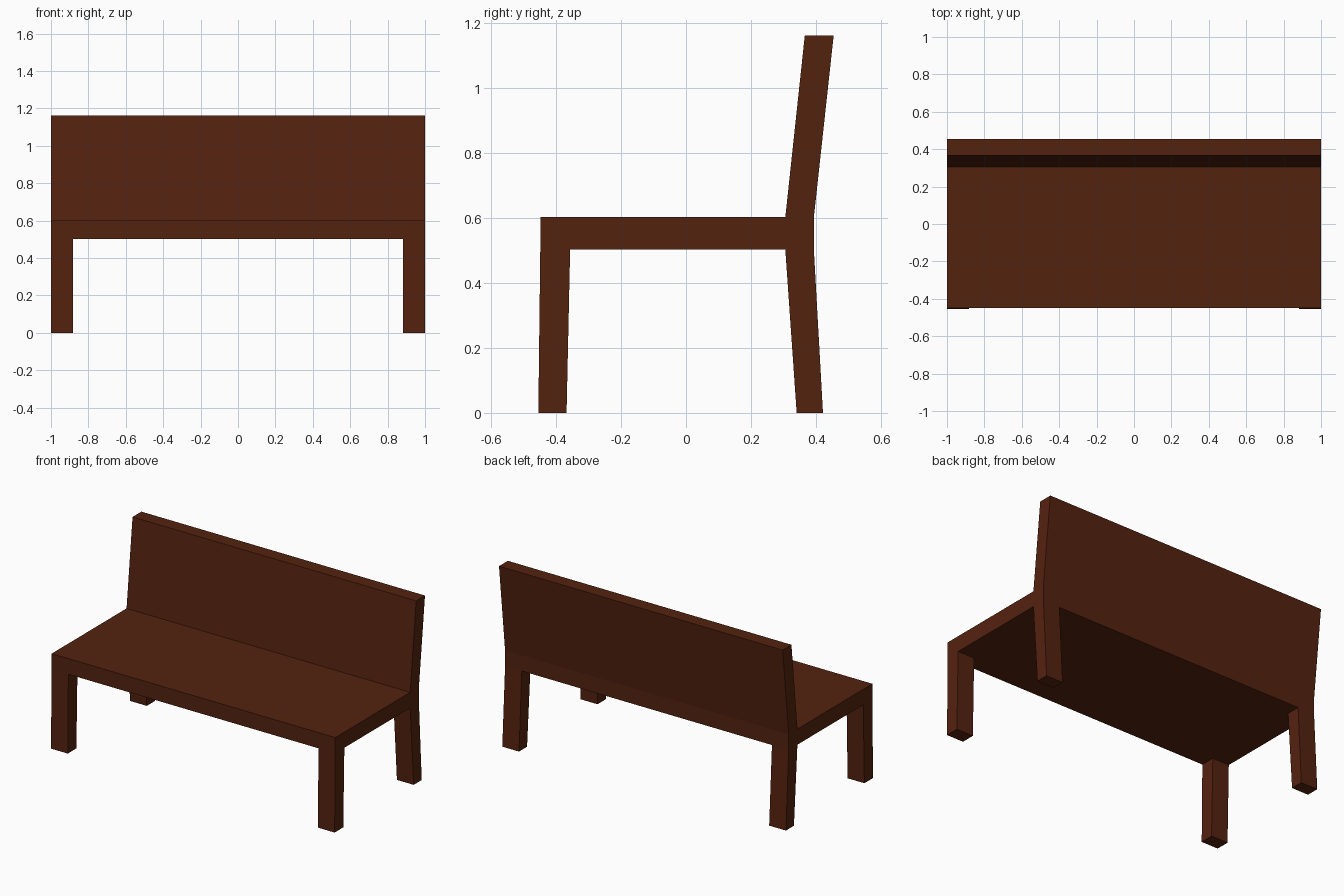
import bpy, bmesh
from mathutils import Vector

if "Cube" in bpy.data.objects:
    bpy.data.objects.remove(bpy.data.objects["Cube"])

LEG_X = 0.882                      # inner side of the legs
Y = (-0.449, -0.357, 0.306, 0.394)  # seat front, front leg back, back leg front, seat rear
Z_LOW, Z_SEAT, Z_TOP = 0.503, 0.603, 1.163

wood = bpy.data.materials.new("dark brown wood")
wood.diffuse_color = (0.088, 0.016, 0.0046, 1)
wood.use_nodes = True
wood.node_tree.nodes["Principled BSDF"].inputs["Base Color"].default_value = wood.diffuse_color

bm = bmesh.new()

# Seat slab
bmesh.ops.create_cube(bm, size=1)
for v in bm.verts:
    v.co = Vector((2 * v.co.x,
                   Y[0] if v.co.y < 0 else Y[3],
                   Z_LOW if v.co.z < 0 else Z_SEAT))

# Cut lines where the legs and backrest grow out
for co, no in (((LEG_X, 0, 0), (1, 0, 0)), ((-LEG_X, 0, 0), (1, 0, 0)),
               ((0, Y[1], 0), (0, 1, 0)), ((0, Y[2], 0), (0, 1, 0))):
    bmesh.ops.bisect_plane(bm, geom=bm.verts[:] + bm.edges[:] + bm.faces[:],
                           plane_co=co, plane_no=no)


def grow(test, z, y_front, y_rear):
    """Extrude the faces picked by test to height z, with new front and rear y."""
    faces = [f for f in bm.faces if test(f.calc_center_median())]
    mid = sum(f.calc_center_median().y for f in faces) / len(faces)
    geom = bmesh.ops.extrude_face_region(bm, geom=faces)["geom"]
    for v in geom:
        if isinstance(v, bmesh.types.BMVert):
            v.co.y = y_front if v.co.y < mid else y_rear
            v.co.z = z
    left = [f for f in faces if f.is_valid]
    if left:
        bmesh.ops.delete(bm, geom=left, context='FACES')


# Leaning backrest
grow(lambda c: c.z > Z_SEAT - 0.001 and c.y > Y[2], Z_TOP, 0.366, 0.455)

# Four splayed legs
for s in (-1, 1):
    grow(lambda c: abs(c.z - Z_LOW) < 0.001 and c.x * s > LEG_X and c.y < Y[1],
         0, -0.455, -0.368)
    grow(lambda c: abs(c.z - Z_LOW) < 0.001 and c.x * s > LEG_X and c.y > Y[2],
         0, 0.341, 0.422)

bmesh.ops.recalc_face_normals(bm, faces=bm.faces[:])
mesh = bpy.data.meshes.new("bench")
bm.to_mesh(mesh)
bm.free()
mesh.materials.append(wood)
bpy.context.collection.objects.link(bpy.data.objects.new("bench", mesh))
